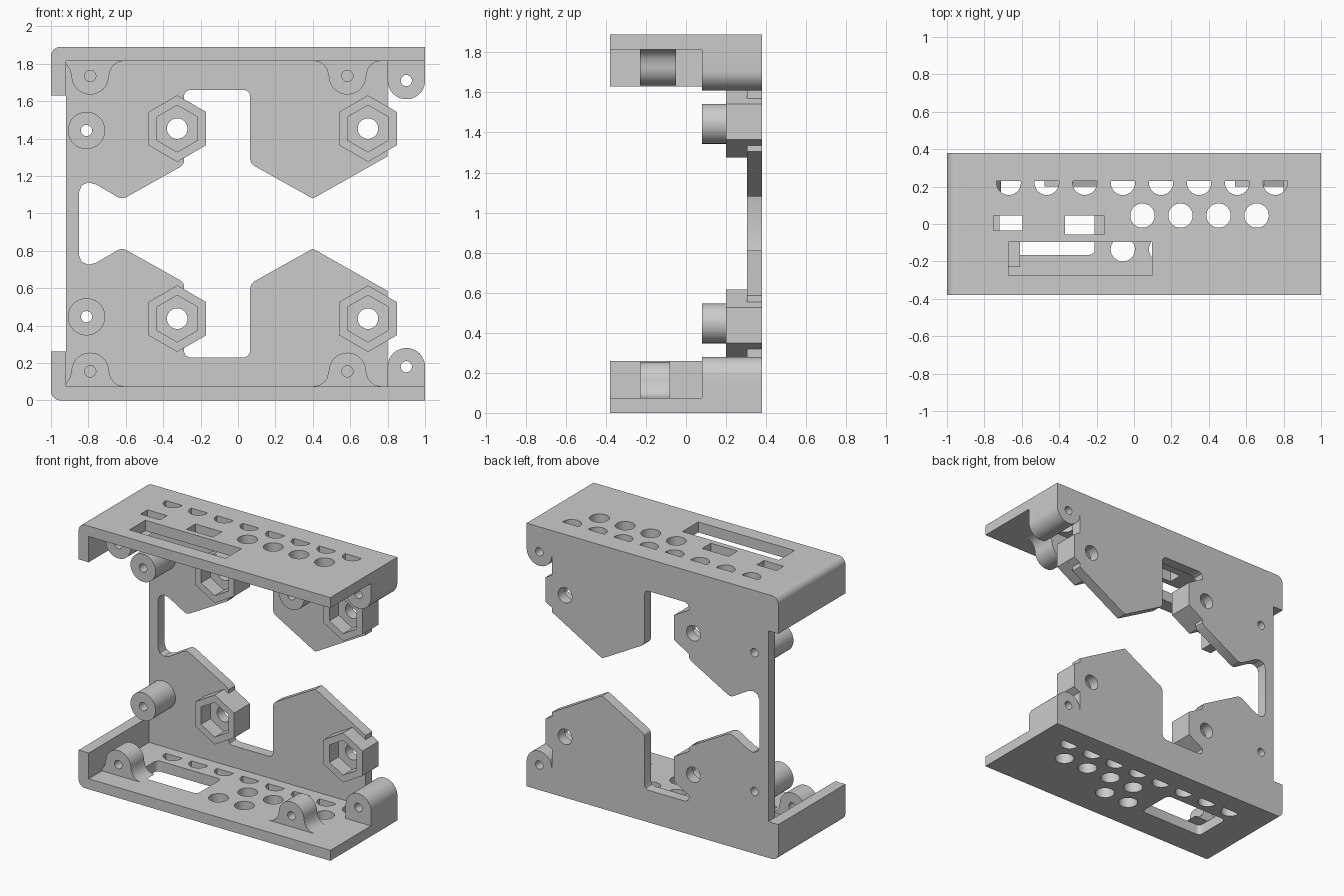
import bpy, bmesh
from math import sin, cos, radians

if "Cube" in bpy.data.objects:
    bpy.data.objects.remove(bpy.data.objects["Cube"])

H = 1.89          # total height
T = 0.075         # wall thickness
BACK, INNER = 0.38, 0.305


def arc(cx, cy, r, a0=0, a1=360, n=32):
    full = abs(a1 - a0) == 360
    k = n if full else n + 1
    return [(cx + r * cos(radians(a0 + (a1 - a0) * i / n)),
             cy + r * sin(radians(a0 + (a1 - a0) * i / n))) for i in range(k)]


def hexagon(cx, cy, r):
    return arc(cx, cy, r, 90, 450, 6)


def rect(x0, x1, y0, y1, r=0.0):
    if r == 0:
        return [(x0, y0), (x1, y0), (x1, y1), (x0, y1)]
    return (arc(x0 + r, y0 + r, r, 180, 270, 6) + arc(x1 - r, y0 + r, r, 270, 360, 6)
            + arc(x1 - r, y1 - r, r, 0, 90, 6) + arc(x0 + r, y1 - r, r, 90, 180, 6))


def flip(pts):
    return [(x, H - z) for x, z in pts]


def slab(name, loops, lo, hi, axis='Y'):
    """Extrude an outline (first loop) with holes (other loops) along an axis."""
    cu = bpy.data.curves.new(name, 'CURVE')
    cu.dimensions = '2D'
    cu.fill_mode = 'BOTH'
    cu.extrude = (hi - lo) / 2
    for pts in loops:
        s = cu.splines.new('POLY')
        s.points.add(len(pts) - 1)
        for p, (u, v) in zip(s.points, pts):
            p.co = (u, v, 0, 1)
        s.use_cyclic_u = True
    tmp = bpy.data.objects.new(name + "_tmp", cu)
    bpy.context.collection.objects.link(tmp)
    me = bpy.data.meshes.new_from_object(tmp.evaluated_get(bpy.context.evaluated_depsgraph_get()))
    bpy.data.objects.remove(tmp)
    bm = bmesh.new()
    bm.from_mesh(me)
    mid = (lo + hi) / 2
    for v in bm.verts:
        u, w, d = v.co
        v.co = (u, d + mid, w) if axis == 'Y' else (u, w, d + mid)
    bmesh.ops.remove_doubles(bm, verts=bm.verts, dist=1e-5)
    bmesh.ops.recalc_face_normals(bm, faces=bm.faces)
    bm.to_mesh(me)
    bm.free()
    me.name = name
    ob = bpy.data.objects.new(name, me)
    bpy.context.collection.objects.link(ob)
    bpy.ops.object.select_all(action='DESELECT')
    ob.select_set(True)
    bpy.context.view_layer.objects.active = ob
    bpy.ops.object.shade_smooth_by_angle(angle=radians(30))
    return ob


HEX_X, HEX_Z, HEX_R = (-0.325, 0.695), 0.437, 0.178
POST = (-0.81, 0.447)
CORNER = (0.9, 0.18)

# Back plate: lower half outline, mirrored for the upper half
lower = [(1, T)] + arc(*CORNER, 0.1, 0, 180, 20) + [
    (0.8, 0.32), (0.849, 0.348), (0.849, 0.526), (0.8, 0.554), (0.8, 0.585),
    (0.42, 0.80), (0.40, 0.81), (0.38, 0.80), (0.085, 0.635), (0.07, 0.62), (0.065, 0.60),
    (0.065, 0.26), (0.055, 0.24), (0.035, 0.23), (-0.26, 0.23), (-0.28, 0.24), (-0.29, 0.26),
    (-0.29, 0.279), (-0.171, 0.348), (-0.171, 0.526), (-0.29, 0.595), (-0.29, 0.62),
    (-0.305, 0.64), (-0.60, 0.805), (-0.62, 0.81), (-0.64, 0.805), (-0.76, 0.735),
    (-0.80, 0.725), (-0.835, 0.74), (-0.85, 0.775)]
outline = lower + flip(lower)[::-1] + [(-0.92, H - T), (-0.92, T)]
holes = [arc(x, HEX_Z, 0.055) for x in HEX_X] + [arc(*POST, 0.03), arc(*CORNER, 0.03)]
slab("back_plate", [outline] + holes + [flip(h) for h in holes], INNER, BACK)

# Vent holes shared by both shelves
half_vents = [arc(-0.67 + i * 0.2036, 0.22, 0.065, 171, 369, 20) for i in range(8)]
round_vents = [arc(0.045 + i * 0.2036, 0.045, 0.065) for i in range(4)]
shelf = rect(-0.92, 1, -BACK, BACK)

# Bottom and top shelves with their own openings
slab("bottom_shelf", [shelf] + half_vents + round_vents +
     [rect(-0.72, -0.21, -0.165, 0.11, 0.03),
      arc(-0.06, -0.135, 0.065), arc(0.145, -0.135, 0.065)], 0, T, 'Z')
slab("top_shelf", [shelf] + half_vents + round_vents +
     [rect(-0.67, 0.095, -0.275, -0.095), rect(-0.75, -0.595, -0.035, 0.045),
      rect(-0.37, -0.16, -0.055, 0.045)], H - T, H, 'Z')

for level, side in (("lower", lambda p: p), ("upper", flip)):
    # Side lip with rounded outer corner
    lip = [(-0.92, 0.26), (-1, 0.26)] + arc(-0.95, 0.05, 0.05, 180, 270, 8) + [(-0.92, 0)]
    slab(level + "_side_lip", [side(lip)], -BACK, BACK)

    # Hexagonal nut pockets
    for i, x in enumerate(HEX_X):
        slab(f"{level}_nut_pocket_{i + 1}",
             [side(hexagon(x, HEX_Z, HEX_R)), side(hexagon(x, HEX_Z, 0.125))], 0.2, INNER)

    # Round standoff post
    slab(level + "_standoff", [side(arc(*POST, 0.1)), side(arc(*POST, 0.03))], 0.08, INNER)

    # Corner screw boss
    boss = [(1, T)] + arc(*CORNER, 0.1, 0, 180, 20) + [(0.8, T)]
    slab(level + "_corner_boss", [side(boss), side(arc(*CORNER, 0.03))], 0.08, INNER)

    # Flared screw tabs on the shelf
    for i, cx in enumerate((-0.79, 0.585)):
        flare = [(0.18, T), (0.15, 0.081), (0.128, 0.095), (0.11, 0.118)]
        tab = ([(cx + dx, z) for dx, z in flare] + arc(cx, 0.155, 0.1, 0, 180, 20)
               + [(cx - dx, z) for dx, z in flare[::-1]])
        tab = [(max(x, -0.92), z) for x, z in tab]
        slab(f"{level}_screw_tab_{i + 1}", [side(tab), side(arc(cx, 0.155, 0.03))],
             -0.23, -0.08 if level == "lower" else -0.05)
